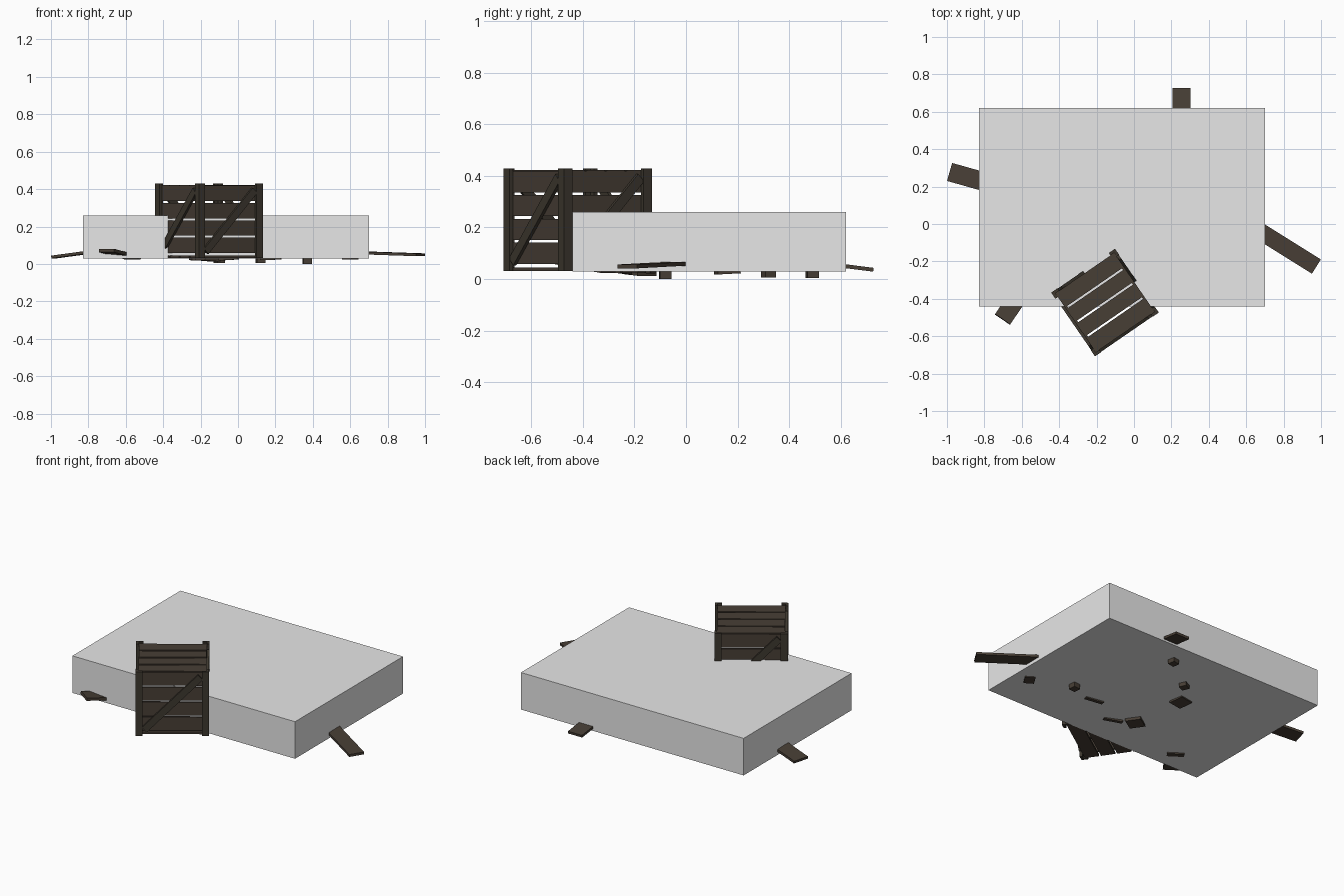
import bpy, math
from mathutils import Matrix, Vector

if "Cube" in bpy.data.objects:
    bpy.data.objects.remove(bpy.data.objects["Cube"])


def material(name, rgb):
    m = bpy.data.materials.new(name)
    m.diffuse_color = (*rgb, 1)
    m.use_nodes = True
    m.node_tree.nodes["Principled BSDF"].inputs["Base Color"].default_value = m.diffuse_color
    return m


GREY = material("pale grey", (0.8, 0.8, 0.8))
WOOD = material("weathered wood", (0.064, 0.049, 0.036))
DARK = material("dark wood", (0.047, 0.039, 0.028))


def block(name, size, matrix, mat):
    """Rectangular part of the given size, placed by a matrix."""
    bpy.ops.mesh.primitive_cube_add(size=1)
    o = bpy.context.object
    o.name = name
    o.data.transform(matrix @ Matrix.Diagonal((*size, 1)))
    o.data.materials.append(mat)
    return o


def at(x, y, z):
    return Matrix.Translation((x, y, z))


def rot(angle, axis='Z'):
    return Matrix.Rotation(math.radians(angle), 4, axis)


def plank(name, start, end, width, thick=0.015):
    """Loose plank lying along the line from start to end."""
    a, b = Vector(start), Vector(end)
    x = (b - a).normalized()
    y = Vector((0, 0, 1)).cross(x).normalized()
    z = x.cross(y)
    m = Matrix((x, y, z)).transposed().to_4x4()
    block(name, ((b - a).length, width, thick), Matrix.Translation((a + b) / 2) @ m, WOOD)


# Large plain slab covering the debris
block("slab", (1.53, 1.06, 0.23), at(-0.065, 0.09, 0.145), GREY)

# Slatted crate, turned on the ground
CRATE = at(-0.155, -0.42, 0) @ rot(34.5)
HALF = 0.207      # outside of the battens
T = 0.016         # batten thickness
IN = HALF - T     # outside of the slats

for i in range(4):
    v = (i - 1.5) * 0.094
    block("crate_top_slat", (2 * IN, 0.083, 0.013), CRATE @ at(0, v, 0.416), WOOD)
    block("crate_floor_slat", (2 * IN, 0.083, 0.013), CRATE @ at(0, v, 0.038), WOOD)

for side in range(4):
    S = CRATE @ rot(90 * side)
    # horizontal slats
    for i in range(4):
        block("crate_side_slat", (2 * IN - 0.002, 0.013, 0.082),
              S @ at(0, -IN + 0.0065, 0.1 + i * 0.0925), WOOD)
    # upright corner battens, overlapping at the corner
    for s in (-1, 1):
        w = 0.04 if s < 0 else 0.04 - T
        c = -HALF + 0.02 if s < 0 else IN - w / 2
        block("crate_corner_batten", (w, T, 0.398), S @ at(c, -HALF + T / 2, 0.23), DARK)
    # diagonal brace, lower left to upper right
    brace = math.degrees(math.atan2(0.33, 0.32))
    block("crate_brace", (0.455, T - 0.002, 0.04),
          S @ at(0, -HALF + T / 2 + 0.001, 0.23) @ rot(-brace, 'Y'), DARK)

# Loose planks sticking out from under the slab
plank("right_plank", (0.975, -0.2275, 0.049), (0.56, 0.032, 0.063), 0.09)
plank("left_plank", (-0.985, 0.278, 0.037), (-0.63, 0.178, 0.085), 0.10)
plank("back_plank", (0.253, 0.727, 0.036), (0.253, 0.42, 0.075), 0.096)
plank("front_plank", (-0.703, -0.51, 0.072), (-0.56, -0.30, 0.032), 0.098, 0.018)

# Stubs and offcuts showing below the slab
for x, y, z0, a in ((0.12, 0.49, 0.004, 10), (-0.10, 0.32, 0.006, 25), (0.37, -0.08, 0.0, 5)):
    block("post_stub", (0.045, 0.045, 0.06), at(x, y, z0 + 0.03) @ rot(a), WOOD)
block("flat_offcut", (0.09, 0.09, 0.016), at(-0.21, 0.16, 0.028) @ rot(10) @ rot(3, 'X'), WOOD)
block("flat_offcut", (0.10, 0.09, 0.016), at(-0.16, -0.18, 0.024) @ rot(35) @ rot(4, 'Y'), WOOD)
block("flat_offcut", (0.06, 0.07, 0.014), at(0.60, -0.20, 0.032) @ rot(-32), WOOD)
plank("splinter", (-0.10, -0.22, 0.024), (0.0, -0.265, 0.030), 0.022, 0.012)
plank("splinter", (0.12, -0.13, 0.027), (0.23, -0.15, 0.029), 0.022, 0.012)
